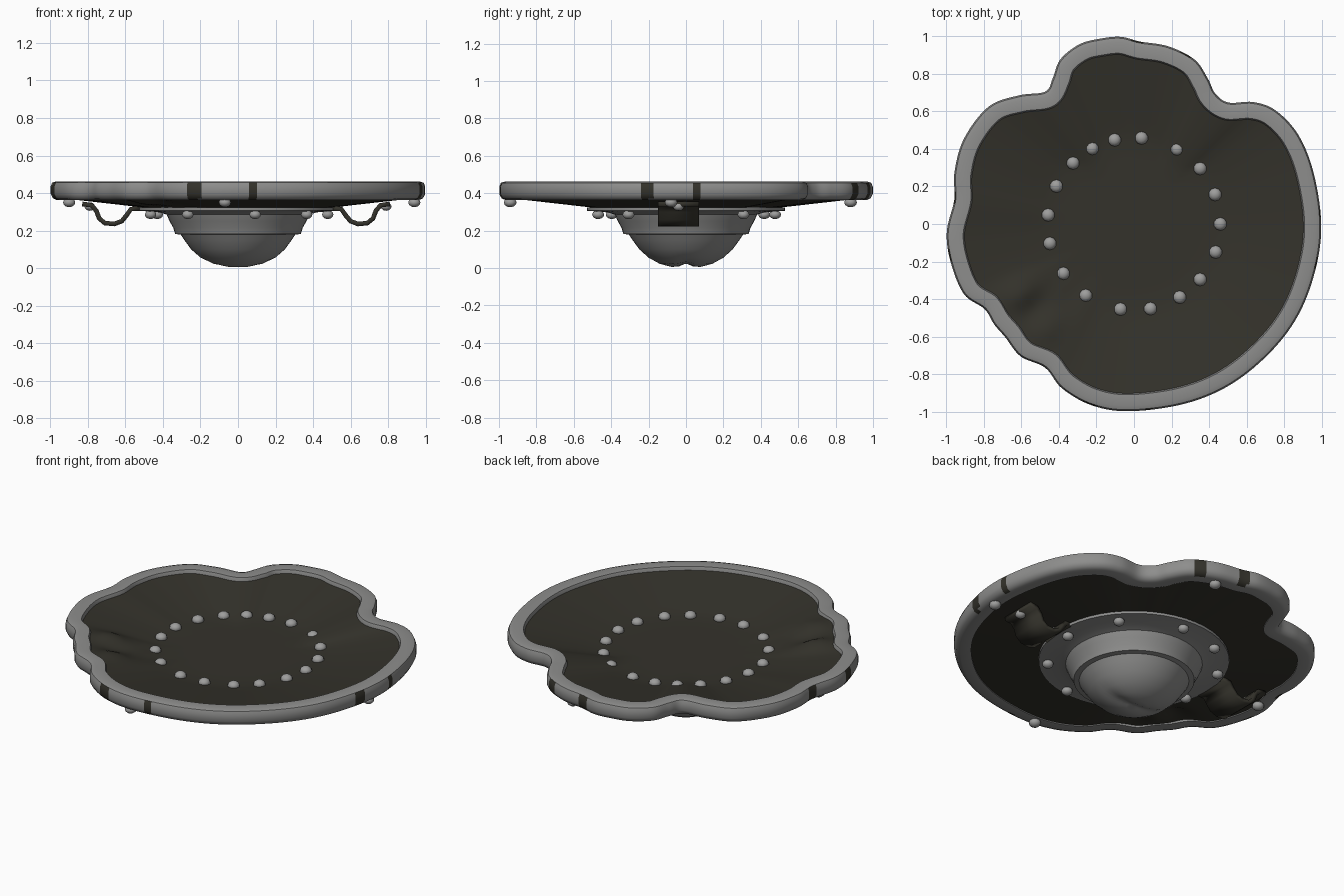
import bpy, bmesh, math
from mathutils import Vector

if "Cube" in bpy.data.objects:
    bpy.data.objects.remove(bpy.data.objects["Cube"])


def material(name, rgb):
    m = bpy.data.materials.new(name)
    m.diffuse_color = (*rgb, 1)
    m.use_nodes = True
    m.node_tree.nodes["Principled BSDF"].inputs["Base Color"].default_value = m.diffuse_color
    return m


METAL = material("worn grey metal", (0.27, 0.27, 0.265))
DARK = material("dark stained wood", (0.034, 0.032, 0.024))
RIVET = material("rivet grey", (0.34, 0.34, 0.335))


def finish(name, bm, mats, angle=40):
    bmesh.ops.remove_doubles(bm, verts=bm.verts, dist=1e-5)
    bmesh.ops.recalc_face_normals(bm, faces=bm.faces)
    me = bpy.data.meshes.new(name)
    bm.to_mesh(me)
    bm.free()
    for m in mats:
        me.materials.append(m)
    ob = bpy.data.objects.new(name, me)
    bpy.context.collection.objects.link(ob)
    bpy.ops.object.select_all(action='DESELECT')
    ob.select_set(True)
    bpy.context.view_layer.objects.active = ob
    bpy.ops.object.shade_smooth_by_angle(angle=math.radians(angle))
    return ob


def loft(bm, rings, closed=False, cap=False):
    rows = [[bm.verts.new(p) for p in r] for r in rings]
    pairs = list(zip(rows, rows[1:]))
    if closed:
        pairs.append((rows[-1], rows[0]))
    for a, b in pairs:
        n = len(a)
        for i in range(n):
            j = (i + 1) % n
            bm.faces.new((a[i], a[j], b[j], b[i]))
    if cap:
        bm.faces.new(rows[0])
        bm.faces.new(rows[-1])


# Battered outline, clockwise from the back
PTS = [(-.07, .99), (.03, .965), (.18, .94), (.32, .87), (.39, .77), (.43, .69), (.50, .642),
       (.63, .645), (.75, .60), (.87, .47), (.95, .27), (.99, 0), (.96, -.24), (.87, -.48),
       (.72, -.68), (.51, -.85), (.27, -.95), (-.02, -.99), (-.22, -.96), (-.38, -.87),
       (-.47, -.76), (-.60, -.70), (-.68, -.60), (-.74, -.53), (-.79, -.45), (-.90, -.37),
       (-.97, -.20), (-.99, -.04), (-.95, .13), (-.95, .27), (-.90, .45), (-.77, .62),
       (-.61, .68), (-.47, .70), (-.43, .77), (-.39, .87), (-.29, .95), (-.18, .98)]
P = [Vector(p) * 1.008 for p in PTS]
N = len(P)
SUB = 7
outline = []
for i in range(N):
    a, b, c, d = (P[(i + k) % N] for k in (-1, 0, 1, 2))
    for s in range(SUB):
        t = s / SUB
        outline.append(0.5 * (2 * b + (c - a) * t + (2 * a - 5 * b + 4 * c - d) * t * t
                              + (3 * b - a - 3 * c + d) * t ** 3))
M = len(outline)
inward = []
for i in range(M):
    t = outline[(i + 6) % M] - outline[i - 6]
    inward.append(Vector((t.y, -t.x)).normalized())


def offset(d):
    return [p + n * d for p, n in zip(outline, inward)]


# Metal rim, with dark bands wrapped around its edge
bm = bmesh.new()
section = [(.095, .44), (.088, .458), (.03, .462), (.008, .455), (0, .435), (0, .395),
           (.012, .372), (.035, .362), (.095, .362)]
loft(bm, [[(p.x, p.y, z) for p in offset(d)] for d, z in section], closed=True)
bands = [Vector(b) for b in ((-.24, -.96), (.08, -.99), (.97, -.22), (1, .06),
                             (.27, .90), (.02, .97), (-.98, -.16), (-.95, .14))]
bm.normal_update()
for f in bm.faces:
    c = f.calc_center_median()
    if c.z < .452 and min((c.xy - b).length for b in bands) < .034:
        f.material_index = 1
finish("rim", bm, [METAL, DARK])


# Dished wooden board with a buckled patch
def board_ring(s, z):
    out = []
    for p in offset(.08):
        x, y = p.x * s, p.y * s
        bump = sum(h * math.exp(-((x - u) ** 2 + (y - v) ** 2) / .007)
                   for u, v, h in ((-.60, -.38, .035), (-.47, -.55, .03), (-.52, -.45, -.02)))
        out.append((x, y, z + bump))
    return out


def blend(s, lo, hi):
    t = min(max((s - .5) / .5, 0), 1)
    return lo + (hi - lo) * t


steps = [.04, .2, .35, .48, .55, .62, .69, .76, .83, .9, .95, 1]
bm = bmesh.new()
rings = [board_ring(s, blend(s, .318, .37)) for s in steps]
rings += [board_ring(s, blend(s, .36, .44)) for s in reversed(steps)]
loft(bm, rings, cap=True)
finish("board", bm, [DARK])

# Domed boss with flange on the underside, slightly dented at its tip
bm = bmesh.new()
profile = [(.45, .325), (.53, .322), (.53, .306), (.42, .297), (.38, .285), (.365, .25), (.345, .215),
           (.335, .182), (.305, .178), (.285, .148), (.25, .10), (.20, .055), (.14, .022),
           (.08, .006), (.04, .001), (.012, 0)]
SEG = 48
rings = []
for r, z in profile:
    ring = []
    for k in range(SEG):
        a = 2 * math.pi * k / SEG
        x, y = r * math.cos(a), r * math.sin(a)
        dent = .022 * math.exp(-(y / .035) ** 2) * math.exp(-(r / .15) ** 4)
        ring.append((x, y, z + dent))
    rings.append(ring)
loft(bm, rings, cap=True)
finish("boss", bm, [METAL])


# Curved arm straps below the board
def strap(name, path, y0, y1):
    bm = bmesh.new()
    rows = [[bm.verts.new((x, y, z)) for x, z in path] for y in (y0, y1)]
    for i in range(len(path) - 1):
        bm.faces.new((rows[0][i], rows[0][i + 1], rows[1][i + 1], rows[1][i]))
    ob = finish(name, bm, [DARK], 60)
    mod = ob.modifiers.new("thickness", 'SOLIDIFY')
    mod.thickness = .025
    mod.offset = 0


path = [(.50, .318), (.55, .315), (.575, .28), (.60, .25), (.64, .235), (.69, .24),
        (.72, .265), (.735, .305), (.76, .335), (.81, .342)]
strap("right_strap", path, -.15, .07)
strap("left_strap", [(-x - .02, z) for x, z in path], -.07, .15)


# Rivets
def rivets(name, places, r, flat=.75):
    bm = bmesh.new()
    for x, y, z in places:
        g = bmesh.ops.create_uvsphere(bm, u_segments=10, v_segments=6, radius=r)
        for v in g['verts']:
            v.co = (v.co.x + x, v.co.y + y, v.co.z * flat + z)
    finish(name, bm, [RIVET], 50)


angles = [0, 20, 40, 60, 85, 103, 119, 135, 154, 174, 193, 215, 236, 261, 281, 302, 320, 341]
ring = [(.46 * math.cos(math.radians(a)), .46 * math.sin(math.radians(a))) for a in angles]
rivets("upper_rivets", [(x, y, .368) for x, y in ring], .035)
rivets("lower_rivets", [(x * 1.04, y * 1.04, .285) for x, y in ring[::2]], .032)
rivets("rim_rivets", [(-.07, -.94, .35), (.94, -.08, .35), (.15, .88, .35), (-.9, 0, .35)], .034)
rivets("strap_rivets", [(s * x, s * -.04, .328) for s in (1, -1) for x in (.53, .79)], .03)
